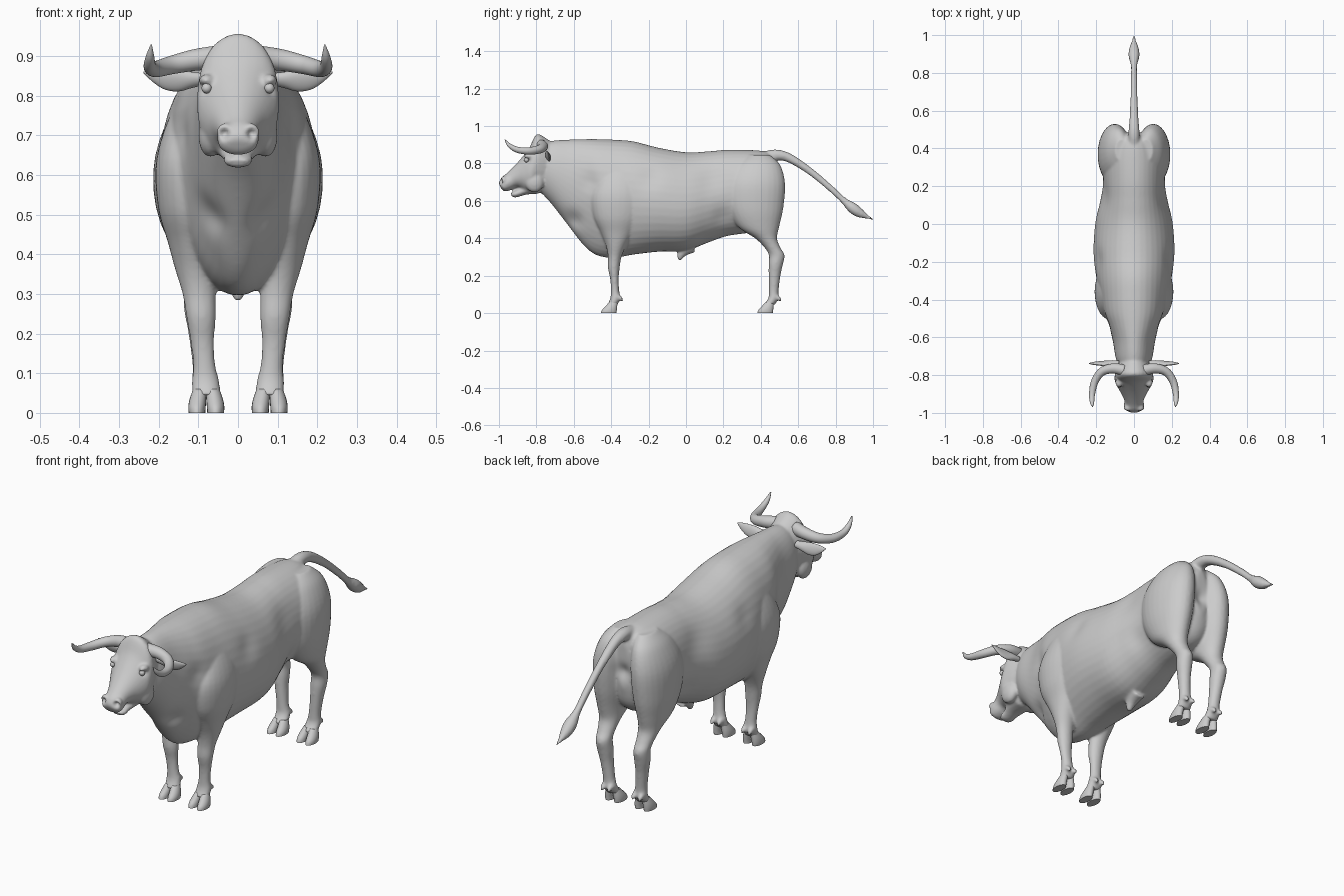
import bpy, bmesh, math
from mathutils import Vector

hide = bpy.data.materials.new("plain grey")
hide.diffuse_color = (0.6, 0.6, 0.6, 1)


def spline(rows, steps):
    """Catmull-Rom interpolation of equally long number rows."""
    out = []
    for i in range(len(rows) - 1):
        a, b, c, d = (rows[min(max(i + j, 0), len(rows) - 1)] for j in (-1, 0, 1, 2))
        for s in range(steps):
            t = s / steps
            out.append([0.5 * (2 * q + (r - p) * t + (2 * p - 5 * q + 4 * r - w) * t * t
                               + (3 * q - p - 3 * r + w) * t ** 3)
                        for p, q, r, w in zip(a, b, c, d)])
    return out + [list(rows[-1])]


def loft(bm, rows, side=1, n=28, steps=5):
    """Row: centre xyz, long axis xyz, wide axis xyz, egg factor."""
    rings = []
    for r in spline(rows, steps):
        c, u, v = Vector(r[0:3]), Vector(r[3:6]), Vector(r[6:9])
        ring = []
        for i in range(n):
            a = 2 * math.pi * i / n
            p = c + u * math.cos(a) + v * math.sin(a) * (1 - r[9] * math.cos(a))
            p.x *= side
            ring.append(bm.verts.new(p))
        rings.append(ring)
    faces = [bm.faces.new((p[i], p[(i + 1) % n], q[(i + 1) % n], q[i]))
             for p, q in zip(rings, rings[1:]) for i in range(n)]
    faces += [bm.faces.new(rings[0][::-1]), bm.faces.new(rings[-1])]
    bmesh.ops.recalc_face_normals(bm, faces=faces)


def slab(ty, tz, by, bz, w, k=0.0, x=0.0):
    """Section given by its two end points in the side plane and half width."""
    return (x, (ty + by) / 2, (tz + bz) / 2, 0, (ty - by) / 2, (tz - bz) / 2, w, 0, 0, k)


def tube(points):
    """Round sections square to the path; point: x, y, z, radius."""
    rows = []
    for i, p in enumerate(points):
        a, b = points[max(i - 1, 0)], points[min(i + 1, len(points) - 1)]
        d = (Vector(b[:3]) - Vector(a[:3])).normalized()
        u = d.cross(Vector((0.3, 0.2, 1))).normalized()
        rows.append((*p[:3], *(u * p[3]), *(d.cross(u) * p[3]), 0))
    return rows


def finish(name, bm):
    me = bpy.data.meshes.new(name)
    bm.to_mesh(me)
    bm.free()
    ob = bpy.data.objects.new(name, me)
    bpy.context.collection.objects.link(ob)
    me.materials.append(hide)
    me.shade_smooth()
    return ob


def ball(bm, loc, r, scale=(1, 1, 1)):
    new = bmesh.ops.create_uvsphere(bm, u_segments=20, v_segments=12, radius=r)["verts"]
    for v in new:
        v.co = Vector(a * s + b for a, s, b in zip(v.co, scale, loc))


bm = bmesh.new()

# Trunk and neck: y, top z, bottom z, half width, egg factor
trunk = [(-.80, .89, .67, .06, 0), (-.72, .92, .585, .094, 0), (-.62, .928, .455, .112, -.05),
         (-.54, .93, .355, .132, -.2), (-.47, .93, .307, .158, -.2), (-.38, .927, .296, .178, -.12),
         (-.28, .918, .313, .2, 0), (-.15, .885, .328, .214, .05), (0, .86, .335, .205, .08),
         (.12, .865, .378, .18, .05), (.22, .873, .412, .165, 0), (.34, .872, .43, .165, 0),
         (.42, .865, .45, .14, 0), (.465, .845, .5, .09, 0), (.485, .8, .58, .03, 0)]
loft(bm, [slab(y, t, y, b, w, k) for y, t, b, w, k in trunk], n=40)

# Head, from nape to nose
loft(bm, [slab(*r) for r in [
    (-.70, .90, -.72, .66, .07), (-.755, .94, -.775, .645, .092, -.05),
    (-.80, .955, -.80, .638, .102, -.05), (-.838, .885, -.825, .636, .102),
    (-.878, .832, -.852, .64, .086), (-.92, .785, -.878, .662, .066), (-.958, .748, -.905, .672, .052),
    (-.983, .728, -.937, .658, .053), (-.998, .705, -.968, .65, .046), (-1.0, .69, -.985, .662, .022)]])
# Lower jaw
loft(bm, [slab(*r) for r in [
    (-.79, .70, -.79, .638, .06), (-.85, .685, -.85, .634, .05), (-.89, .668, -.885, .625, .038),
    (-.92, .653, -.912, .618, .036), (-.938, .642, -.93, .622, .024)]])
# Sheath under the belly
loft(bm, tube([(0, .03, .36, .04), (0, -.01, .335, .03), (0, -.03, .305, .019), (0, -.035, .283, .009)]))
# Tail with tuft
loft(bm, tube([(0, .40, .83, .03), (0, .48, .845, .03), (0, .555, .828, .024), (0, .665, .757, .019),
               (0, .77, .67, .017), (0, .84, .605, .017), (0, .89, .563, .029), (0, .93, .535, .025),
               (0, .97, .515, .011), (0, 1.003, .501, .004)]))

# Legs: z, front y, back y, centre x, half width
fore = [(.045, -.42, -.365, .08, .036), (.08, -.405, -.352, .082, .035), (.12, -.402, -.357, .085, .028),
        (.18, -.405, -.36, .09, .03), (.24, -.417, -.355, .093, .037), (.30, -.417, -.345, .098, .042),
        (.36, -.428, -.32, .106, .052), (.43, -.455, -.28, .117, .06), (.52, -.495, -.23, .126, .076),
        (.64, -.505, -.21, .126, .08), (.76, -.46, -.24, .105, .062), (.84, -.40, -.29, .08, .03)]
hind = [(.045, .415, .475, .08, .036), (.08, .44, .495, .083, .034), (.12, .443, .495, .087, .028),
        (.2, .442, .505, .095, .03), (.26, .442, .518, .1, .036), (.31, .443, .527, .102, .036),
        (.35, .42, .505, .104, .04), (.40, .37, .487, .106, .05), (.46, .28, .498, .108, .066),
        (.56, .22, .52, .106, .084), (.69, .21, .53, .1, .088), (.79, .26, .505, .085, .066),
        (.845, .33, .45, .065, .035)]
for side in (1, -1):
    for leg in (fore, hind):
        loft(bm, [slab(f, z, b, z, w, 0, x) for z, f, b, x, w in leg], side)
        back = leg[1][2]
        for dx in (-.018, .018):  # dewclaws
            loft(bm, tube([(.083 + dx, back - .02, .088, .014), (.083 + dx, back + .003, .077, .012),
                           (.083 + dx, back + .015, .062, .003)]), side)
    # Brow ridge, cheek and nostril rim
    ball(bm, (side * .08, -.84, .838), .024, (.8, 1.1, .7))
    ball(bm, (side * .07, -.81, .70), .05, (.6, 1, 1.1))
    ball(bm, (side * .032, -.975, .71), .022, (1, .9, 1))

body = finish("body", bm)
mod = body.modifiers.new("fuse", "REMESH")
mod.mode = "VOXEL"
mod.voxel_size = .0065
mod = body.modifiers.new("soften", "SMOOTH")
mod.factor, mod.iterations = .5, 7
fused = bpy.data.meshes.new_from_object(body.evaluated_get(bpy.context.evaluated_depsgraph_get()))
body.modifiers.clear()
body.data = fused
if not fused.materials:
    fused.materials.append(hide)

# Sculpted hollows: centre, radius, push (mirrored)
hollows = [((.036, -.992, .705), .011, (-.004, .02, 0)), ((.088, -.85, .818), .014, (-.008, .004, 0)),
           ((.17, .14, .72), .08, (-.012, 0, 0)), ((.18, -.19, .72), .06, (-.01, 0, 0)),
           ((.11, -.50, .70), .05, (-.012, .012, 0)), ((0, .50, .66), .035, (0, -.02, 0)),
           ((.07, -.60, .50), .05, (-.015, .01, 0)), ((.18, .20, .50), .05, (-.012, 0, 0))]
for v in fused.vertices:
    for c, r, push in hollows:
        s = 1 if v.co.x >= 0 else -1
        d = (v.co - Vector((c[0] * s, c[1], c[2]))).length / r
        if d < 2.5:
            v.co += Vector((push[0] * s, push[1], push[2])) * math.exp(-d * d)
fused.shade_smooth()

for side, label in ((1, "left"), (-1, "right")):
    # Horn sweeping out, forward and up
    bm = bmesh.new()
    loft(bm, tube([(.05, -.775, .897, .03), (.11, -.765, .89, .027), (.17, -.782, .877, .023),
                   (.208, -.835, .867, .02), (.222, -.90, .873, .016), (.222, -.945, .897, .011),
                   (.219, -.968, .928, .002)]), side)
    finish(label + "_horn", bm)

    # Leaf-shaped ear: x, z, half height, half thickness
    bm = bmesh.new()
    ear = [(.08, .842, .014, .014), (.115, .84, .02, .016), (.15, .838, .027, .013),
           (.185, .841, .025, .01), (.215, .85, .015, .007), (.238, .859, .002, .002)]
    loft(bm, [(x, -.738, z, 0, -.25 * h, h, 0, t, 0, 0) for x, z, h, t in ear], side)
    finish(label + "_ear", bm)

    # Eye
    bm = bmesh.new()
    ball(bm, (side * .079, -.853, .819), .013)
    finish(label + "_eye", bm)

    # Cloven hooves: z, front y, back y, centre x offset, half width
    for name, y0 in (("front", 0), ("hind", .836)):
        bm = bmesh.new()
        for k in (-1, 1):
            toe = [(0, -.455, -.372, .0235, .021), (.015, -.45, -.37, .0235, .022),
                   (.035, -.432, -.368, .021, .021), (.06, -.41, -.366, .016, .017)]
            loft(bm, [slab(f + y0, z, b + y0, z, w, 0, .08 + k * x) for z, f, b, x, w in toe], side, 20, 3)
        ob = finish(label + "_" + name + "_hoof", bm)
        bpy.context.view_layer.objects.active = ob
        ob.select_set(True)
        bpy.ops.object.shade_smooth_by_angle(angle=math.radians(50))
        ob.select_set(False)
